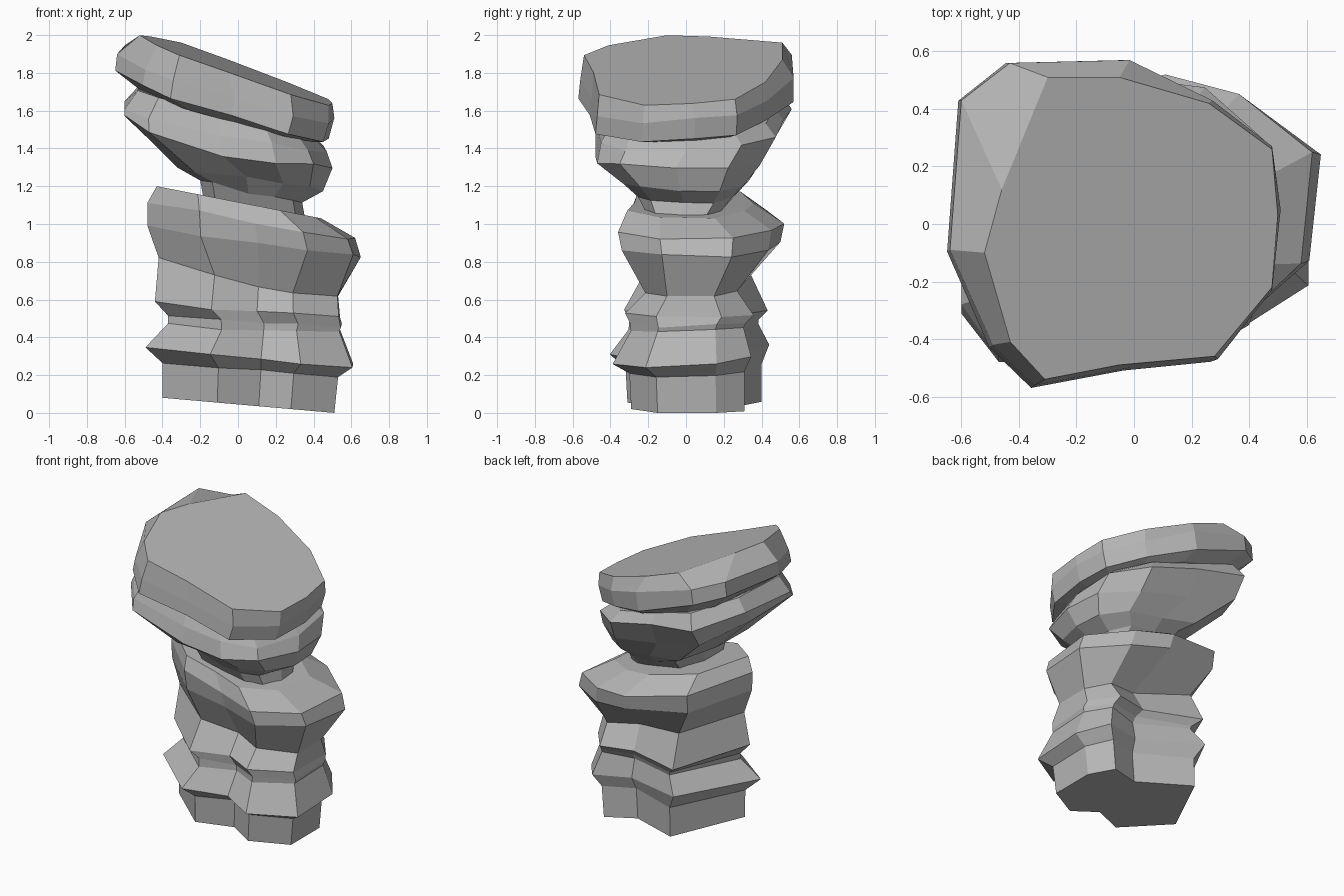
import bpy
import bmesh
import random
from mathutils import Vector

random.seed(4)
if "Cube" in bpy.data.objects:
    bpy.data.objects.remove(bpy.data.objects["Cube"])

stone = bpy.data.materials.new("stone_grey")
stone.use_nodes = True
GREY = (0.47, 0.47, 0.47, 1)
stone.diffuse_color = GREY
shader = stone.node_tree.nodes["Principled BSDF"]
shader.inputs["Base Color"].default_value = GREY
shader.inputs["Roughness"].default_value = 0.9


def normalise(outline):
    """Stretch an outline so that it spans -1 to 1 both ways."""
    points = [Vector(p) for p in outline]
    low = Vector([min(p[i] for p in points) for i in range(2)])
    high = Vector([max(p[i] for p in points) for i in range(2)])
    return [Vector([2 * (p[i] - low[i]) / (high[i] - low[i]) - 1 for i in range(2)])
            for p in points]


def rock(name, outline, other, rings, rough):
    """Loft an outline through tilted rings.
    Ring: x range, y range, height at left and right, rise to the back,
    upward curl of the left end, blend to the other outline."""
    first, second = normalise(outline), normalise(other)
    bm = bmesh.new()
    loops = []
    for x0, x1, y0, y1, z_left, z_right, rise, curl, blend in rings:
        loop = []
        for a, b in zip(first, second):
            p = a.lerp(b, blend)
            u, v = (p.x + 1) / 2, (p.y + 1) / 2
            z = z_left + (z_right - z_left) * u + rise * p.y + curl * (1 - u) ** 4
            if 0 < len(loops) < len(rings) - 1:
                z += random.uniform(-rough, rough)
            loop.append(bm.verts.new((x0 + (x1 - x0) * u, y0 + (y1 - y0) * v, z)))
        loops.append(loop)
    count = len(first)
    for low, high in zip(loops, loops[1:]):
        for i in range(count):
            j = (i + 1) % count
            bm.faces.new((low[i], low[j], high[j], high[i]))
    bm.faces.new(loops[0][::-1])
    bm.faces.new(loops[-1])
    bmesh.ops.recalc_face_normals(bm, faces=bm.faces)
    mesh = bpy.data.meshes.new(name)
    bm.to_mesh(mesh)
    bm.free()
    mesh.materials.append(stone)
    obj = bpy.data.objects.new(name, mesh)
    bpy.context.collection.objects.link(obj)


# Plan outlines, anticlockwise from the left front
column_plan = [(-.4, -.07), (-.11, -.31), (.11, -.2), (.28, -.29), (.51, -.15),
               (.51, .16), (.41, .31), (.2, .24), (-.16, .4)]
ledge_plan = [(-.48, -.06), (-.2, -.32), (.1, -.34), (.36, -.39), (.6, -.16),
              (.64, .24), (.38, .45), (.12, .52), (-.3, .42)]
middle_plan = [(-.6, -.26), (-.47, -.43), (-.08, -.43), (.2, -.42), (.4, -.3), (.5, 0),
               (.48, .28), (.27, .45), (-.08, .49), (-.43, .53), (-.6, .2)]
slab_plan = [(-.5, -.42), (-.35, -.56), (-.02, -.5), (.29, -.47), (.48, -.23), (.51, .05),
             (.48, .27), (.27, .43), (-.02, .57), (-.44, .56), (-.61, .43), (-.65, -.09)]
slab_top_plan = [(-.43, -.41), (-.31, -.54), (-.05, -.49), (.28, -.46), (.48, -.22), (.5, .03),
                 (.48, .26), (.26, .42), (-.05, .51), (-.3, .51), (-.46, .12), (-.52, -.1)]

# Lower column with two lips, flaring into a broad ledge
rock("lower_column", column_plan, ledge_plan, [
    (-.40, .51, -.31, .40, .08, 0, 0, 0, 0),
    (-.40, .53, -.32, .40, .27, .20, 0, 0, 0),
    (-.49, .61, -.41, .45, .36, .26, .02, 0, .1),
    (-.37, .54, -.31, .39, .47, .43, .01, 0, .1),
    (-.37, .55, -.31, .40, .51, .46, 0, 0, .2),
    (-.44, .54, -.34, .45, .55, .51, 0, .03, .2),
    (-.42, .53, -.23, .34, .76, .62, .01, .07, .1),
    (-.48, .65, -.34, .50, .98, .83, 0, 0, 1),
    (-.48, .62, -.36, .52, 1.11, .92, 0, 0, 1),
    (-.43, .44, -.31, .36, 1.20, 1.03, 0, 0, 1),
], .012)

# Narrow neck spreading into the middle rock, whose left end sweeps up
rock("middle_rock", middle_plan, slab_plan[1:], [
    (-.18, .36, -.20, .18, 1.12, 1.00, 0, 0, 0),
    (-.20, .34, -.26, .29, 1.24, 1.10, 0, 0, 0),
    (-.32, .45, -.34, .36, 1.29, 1.18, 0, 0, 0),
    (-.60, .50, -.48, .47, 1.41, 1.30, 0, .17, 0),
    (-.60, .47, -.46, .56, 1.60, 1.40, .03, .04, 0),
    (-.53, .40, -.42, .50, 1.72, 1.46, .02, 0, 0),
], .015)

# Tilted slab on top, cut back at its high corner
rock("top_slab", slab_plan, slab_top_plan, [
    (-.50, .42, -.46, .48, 1.70, 1.44, .03, 0, 0),
    (-.65, .48, -.57, .57, 1.79, 1.45, .045, .03, 0),
    (-.64, .51, -.56, .57, 1.91, 1.55, .05, 0, 0),
    (-.52, .50, -.54, .51, 2.005, 1.635, .035, 0, 1),
], .01)
